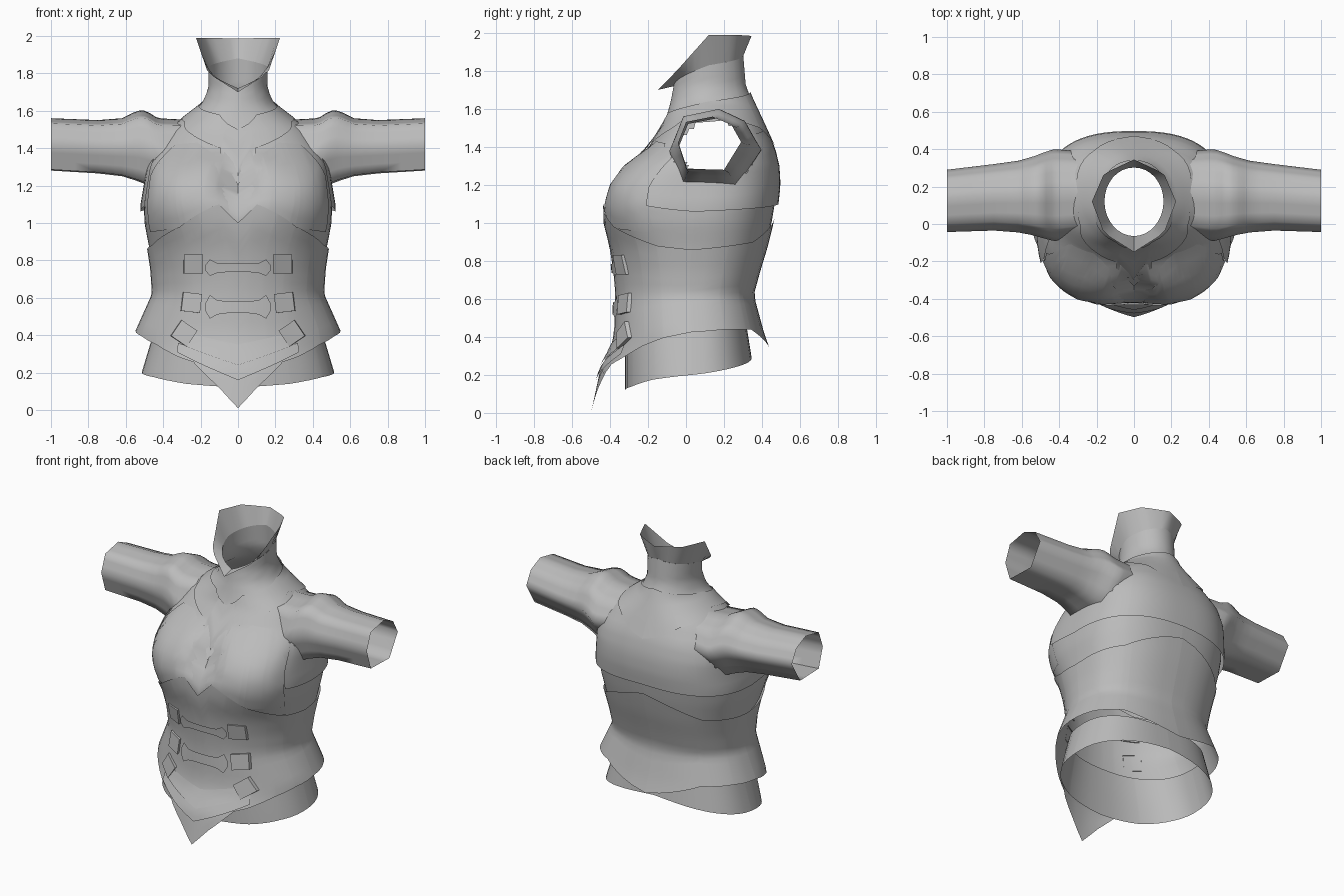
import bpy, bmesh, math
from mathutils import Vector

if "Cube" in bpy.data.objects:
    bpy.data.objects.remove(bpy.data.objects["Cube"])

grey = bpy.data.materials.new("plain grey")
grey.diffuse_color = (0.5, 0.5, 0.5, 1)
grey.use_nodes = True
grey.node_tree.nodes["Principled BSDF"].inputs["Base Color"].default_value = grey.diffuse_color

# height, half width, front y, back y, centre y, front squareness, back squareness
BODY = [(0.0, .62, -.50, .49, .03, 2.0, 2.4), (.22, .58, -.45, .47, .03, 2.0, 2.4),
        (.34, .56, -.395, .44, .03, 2.0, 2.4), (.42, .55, -.375, .41, .03, 2.0, 2.4),
        (.62, .455, -.365, .352, .02, 2.05, 2.4), (.75, .46, -.375, .385, .02, 2.1, 2.5),
        (.87, .475, -.39, .42, .03, 2.3, 2.5), (1.0, .5, -.425, .45, .04, 2.7, 2.5),
        (1.1, .503, -.432, .467, .05, 3.1, 2.6), (1.2, .49, -.405, .482, .07, 3.3, 2.6),
        (1.3, .48, -.335, .48, .1, 2.9, 2.6), (1.4, .45, -.20, .46, .12, 2.4, 2.5),
        (1.5, .38, -.125, .415, .13, 2.3, 2.3), (1.57, .28, -.1, .383, .13, 2.1, 2.1),
        (1.64, .19, -.08, .35, .12, 2.0, 2.0), (1.72, .158, -.065, .315, .12, 2.0, 2.0),
        (1.9, .158, -.06, .30, .12, 2.0, 2.0)]
HIPS = [(0.1, .53, -.32, .37, .03, 2.3, 2.5), (.2, .515, -.32, .36, .03, 2.3, 2.5),
        (.45, .44, -.32, .32, .03, 2.3, 2.5)]
PI = math.pi


def lerp(table, t):
    """Piecewise linear lookup on the first column."""
    if t <= table[0][0]:
        return table[0][1:]
    for a, b in zip(table, table[1:]):
        if t <= b[0]:
            k = (t - a[0]) / (b[0] - a[0])
            return [p + (q - p) * k for p, q in zip(a[1:], b[1:])]
    return table[-1][1:]


def cleavage(x, z):
    return .085 * math.exp(-(x / .1) ** 2 - ((z - 1.22) / .12) ** 2)


def surf(d, z, off=0, table=BODY):
    """Point on the torso: d = 0 is the front, +-pi the back."""
    w, f, b, c, nf, nb = lerp(table, z)
    s, k = math.sin(d), math.cos(d)
    n = nf if k > 0 else nb
    x = math.copysign(abs(s) ** (2 / n), s) * (w + off)
    r = abs(k) ** (2 / n)
    if k > 0:
        return Vector((x, c - (c - f + off) * r + cleavage(x, z), z))
    return Vector((x, c + (b - c + off) * r, z))


def front_y(x, z):
    w, f, b, c, n, _ = lerp(BODY, z)
    return c - (c - f) * max(0, 1 - (abs(x) / w) ** n) ** (1 / n) + cleavage(x, z)


def finish(name, bm, angle=40):
    bmesh.ops.remove_doubles(bm, verts=bm.verts[:], dist=.0005)
    loose = [v for v in bm.verts if not v.link_faces]
    bmesh.ops.delete(bm, geom=loose, context='VERTS')
    me = bpy.data.meshes.new(name)
    bm.to_mesh(me)
    bm.free()
    ob = bpy.data.objects.new(name, me)
    bpy.context.collection.objects.link(ob)
    me.materials.append(grey)
    bpy.context.view_layer.objects.active = ob
    ob.select_set(True)
    bpy.ops.object.shade_smooth_by_angle(angle=math.radians(angle))
    ob.select_set(False)
    return ob


def grid(name, rows, cut=None, angle=40):
    bm = bmesh.new()
    vs = [[bm.verts.new(p) for p in row] for row in rows]
    for r, s in zip(vs, vs[1:]):
        for i in range(len(r) - 1):
            q = (r[i], r[i + 1], s[i + 1], s[i])
            if not (cut and cut(sum((v.co for v in q), Vector()) / 4)):
                bm.faces.new(q)
    return finish(name, bm, angle)


def patch(name, d0, d1, bottom, top, rows, off=(0, 0), table=BODY, cut=None, cols=48):
    """Layer over the torso between two edge curves given by angle."""
    ds = {round(d0 + (d1 - d0) * i / cols, 3) for i in range(cols + 1)}
    lo, hi = min(d0, d1), max(d0, d1)
    for a, _ in bottom + top:       # keep the corners of the edge curves
        ds |= {round(d, 3) for d in (a, -a, 2 * PI - a) if lo <= d <= hi}
    out = []
    for j in range(rows + 1):
        k = j / rows
        row = []
        for d in sorted(ds):
            a = abs(d) if abs(d) <= PI else 2 * PI - abs(d)
            z0, z1 = lerp(bottom, a)[0], lerp(top, a)[0]
            row.append(surf(d, z0 + (z1 - z0) * k, off[0] + (off[1] - off[0]) * k, table))
        out.append(row)
    return grid(name, out, cut)


# sleeve sections as (x, y0, y1, z0, z1)
ARM = [(.2, -.02, .34, 1.3, 1.575), (.3, -.07, .39, 1.22, 1.553), (.43, -.09, .40, 1.19, 1.56),
       (.49, -.075, .38, 1.205, 1.6), (.54, -.06, .36, 1.225, 1.6), (.62, -.045, .338, 1.25, 1.56),
       (.75, -.035, .32, 1.265, 1.55), (1.0, -.043, .29, 1.28, 1.56)]


def in_sleeve(c):
    if abs(c.x) < .28:
        return False
    y0, y1, z0, z1 = lerp(ARM, abs(c.x))
    u, v = (c.y - y0) / (y1 - y0), (c.z - z0) / (z1 - z0)
    return (2 * u - 1) ** 2 + (2 * v - 1) ** 2 < .75


def in_torso(c):
    w, f, b, cy, nf, nb = lerp(BODY, c.z)
    front = c.y < cy
    r = (cy - c.y) / (cy - f) if front else (c.y - cy) / (b - cy)
    n = nf if front else nb
    return (abs(c.x) / w) ** n + abs(r) ** n < .8


NECK_TOP = [(0, 1.72), (1.57, 1.83), (PI, 1.88)]
# chest and neck shell, and the hip tube
patch("chest", -PI, PI, [(0, .96), (.08, 1.04), (.55, .94), (1.57, .84), (2.4, .87), (PI, .98)],
      NECK_TOP, 30, cut=in_sleeve, cols=64)
patch("hips", -PI, PI, [(0, .12), (.5, .14), (1.0, .175), (1.57, .2), (PI, .29)], [(0, .45)], 3, table=HIPS)

# corset with flared, pointed hem
patch("corset", -PI, PI,
      [(0, .22), (.3, .235), (.6, .285), (.9, .35), (1.2, .395), (1.57, .425), (2.0, .44), (2.5, .44), (PI, .34)],
      [(0, 1.0), (.08, 1.1), (.55, .98), (1.2, .88), (1.57, .86), (2.4, .9), (PI, 1.03)],
      14, off=(.0, .012))

# layered hem points
patch("hem_point", -.42, .42, [(0, .01), (.17, .12), (.42, .25)], [(0, .28), (.42, .32)], 4, off=(.0, .004), cols=12)
patch("hem_band", -.6, .6, [(0, .16), (.6, .31)], [(0, .24), (.6, .36)], 3, off=(.014, .01), cols=16)
patch("hem_upper_band", -.5, .5, [(0, .24), (.5, .34)], [(0, .35), (.5, .41)], 3, off=(.018, .008), cols=16)

# back vest with a lifted lower edge
patch("back_vest", 1.2, 2 * PI - 1.2, [(1.2, 1.09), (1.57, 1.06), (2.4, 1.08), (PI, 1.1)],
      [(1.2, 1.42), (PI, 1.5)], 10, off=(.02, .004), cut=in_sleeve)

# bust cups and neck yoke
for side, name in ((1, "right_bust_cup"), (-1, "left_bust_cup")):
    patch(name, side * .03, side * 1.2, [(0, 1.05), (.08, 1.08), (.55, .97), (1.2, .95)],
          [(.03, 1.2), (.2, 1.37), (.45, 1.43), (.8, 1.42), (1.2, 1.25)], 8, off=(.005, .006), cols=16)
patch("neck_yoke", -PI, PI,
      [(0, 1.2), (.15, 1.4), (1.0, 1.54), (1.57, 1.57), (2.6, 1.5), (PI, 1.4)],
      [(0, 1.5), (.35, 1.58), (1.57, 1.64), (PI, 1.69)], 6, off=(.011, .01))

# flared jaw collar
JAW = [(0, 0, -.15, 1.7), (.7, .16, -.05, 1.8), (1.57, .225, .12, 1.99),
       (2.4, .16, .27, 1.99), (PI, 0, .345, 1.985)]
lower, upper = [], []
for i in range(33):
    d = -PI + 2 * PI * i / 32
    lower.append(surf(d, lerp(NECK_TOP, abs(d))[0]))
    x, y, z = lerp(JAW, abs(d))
    upper.append(Vector((math.copysign(x, d), y, z)))
grid("jaw_collar", [lower, upper])

# seven-sided sleeves, trimmed where they enter the torso
SECTION = [(0, .5), (.13, .9), (.55, 1), (.85, .84), (1, .52), (.73, 0), (.13, .02), (0, .5)]
ring = []
for a, b in zip(SECTION, SECTION[1:]):
    ring += [(a[0] + (b[0] - a[0]) * t / 3, a[1] + (b[1] - a[1]) * t / 3) for t in range(3)]
ring.append(SECTION[0])
xs = [.2 + .03 * i for i in range(15)] + [.68, .75, .87, 1.0]
for side, name in ((1, "right_sleeve"), (-1, "left_sleeve")):
    rows = []
    for x in xs:
        y0, y1, z0, z1 = lerp(ARM, x)
        rows.append([Vector((side * x, y0 + (y1 - y0) * u, z0 + (z1 - z0) * v)) for u, v in ring])
    grid(name, rows, cut=in_torso, angle=70)


def plate(name, outline, rise):
    """Raised plate on the front with short side walls."""
    bm = bmesh.new()
    base = [bm.verts.new((x, front_y(x, z) - .004, z)) for x, z in outline]
    top = [bm.verts.new((x * .99, front_y(x, z) - rise, z)) for x, z in outline]
    n = len(outline)
    for i in range(n):
        bm.faces.new((base[i], base[(i + 1) % n], top[(i + 1) % n], top[i]))
    bm.faces.new(top)
    finish(name, bm, 30)


# belly studs, tilted more towards the hem
for cx, cz, tilt in ((.24, .78, 0), (.25, .575, -.12), (.29, .41, -.6)):
    for side in (1, -1):
        pts = []
        for k in range(4):
            a = PI / 4 + k * PI / 2 - tilt
            pts.append((side * (cx + .072 * math.cos(a)), cz + .072 * math.sin(a)))
        plate("belly_stud", pts, .026)

# bow-shaped belly ribs following the front
for cz, h in ((.76, .045), (.55, .065)):
    cols = [(0, -.5, .5), (.06, -.5, .5), (.11, -.6, .55), (.15, -.95, 1), (.175, -.3, .3)]
    cols = [(-x, a, b) for x, a, b in cols[:0:-1]] + cols
    grid("belly_rib", [[Vector((x, front_y(x, cz + h * (a + (b - a) * t / 2)) - .018,
                                cz + h * (a + (b - a) * t / 2))) for t in range(3)]
                       for x, a, b in cols])
